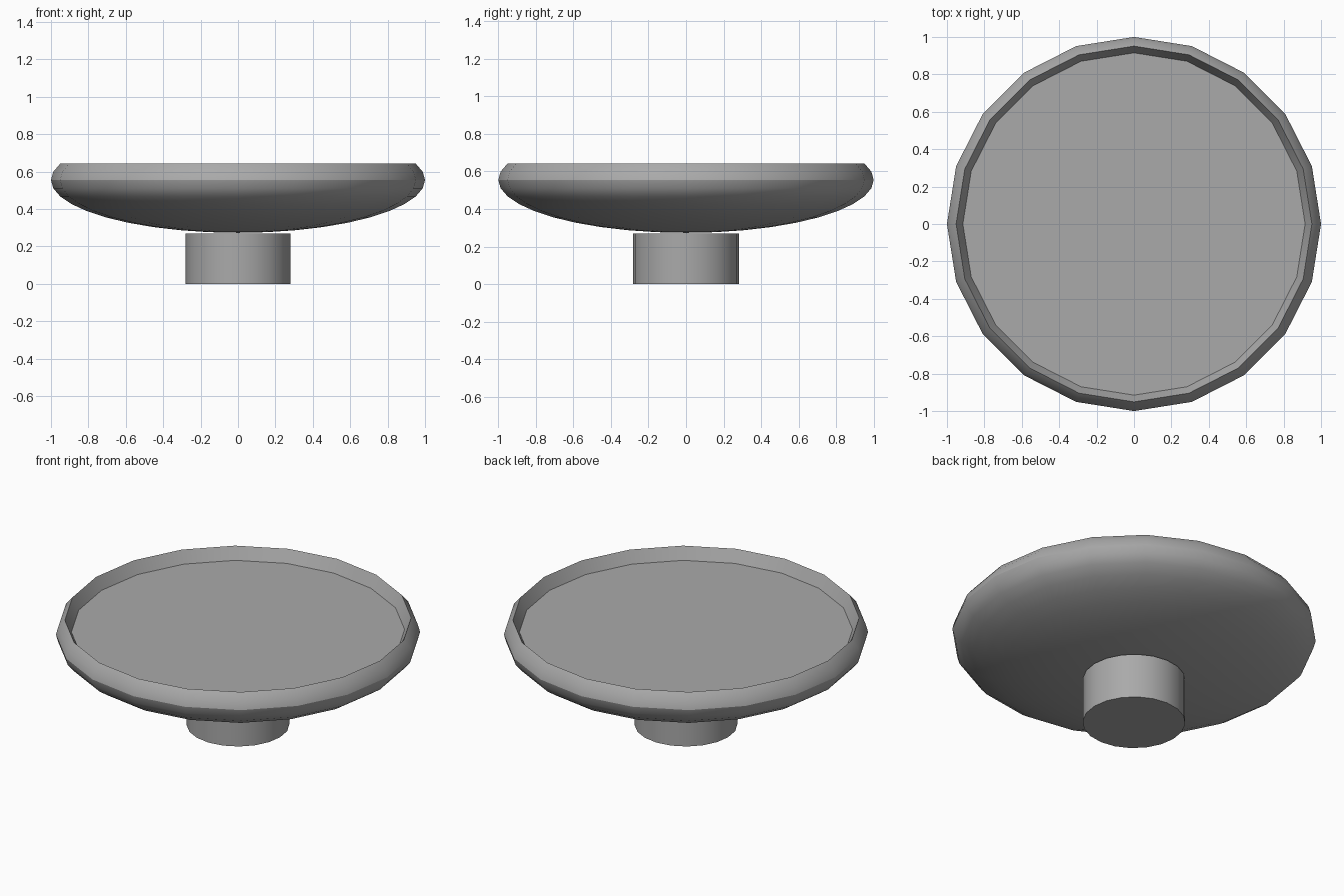
import bpy, bmesh, math

cube = bpy.data.objects.get("Cube")
if cube:
    bpy.data.objects.remove(cube, do_unlink=True)

SIDES = 20
grey = bpy.data.materials.new("plain grey")
grey.use_nodes = True
colour = (0.4, 0.4, 0.4, 1)
grey.diffuse_color = colour
grey.node_tree.nodes["Principled BSDF"].inputs["Base Color"].default_value = colour


def turned(name, profile):
    """Spin a (radius, height) profile round z, closing both ends."""
    bm = bmesh.new()
    rings = []
    for r, z in profile:
        if r < 1e-4:
            rings.append([bm.verts.new((0, 0, z))] * SIDES)
        else:
            rings.append([bm.verts.new((r * math.cos(a), r * math.sin(a), z))
                          for a in (2 * math.pi * i / SIDES for i in range(SIDES))])
    for low, high in zip(rings, rings[1:]):
        for i in range(SIDES):
            j = (i + 1) % SIDES
            corners = dict.fromkeys((low[i], low[j], high[j], high[i]))
            bm.faces.new(list(corners))
    if profile[0][0] > 1e-4:
        bm.faces.new(rings[0][::-1])
    bm.faces.new(rings[-1])
    bmesh.ops.recalc_face_normals(bm, faces=bm.faces)
    mesh = bpy.data.meshes.new(name)
    bm.to_mesh(mesh)
    bm.free()
    mesh.materials.append(grey)
    obj = bpy.data.objects.new(name, mesh)
    bpy.context.collection.objects.link(obj)
    bpy.ops.object.select_all(action='DESELECT')
    obj.select_set(True)
    bpy.context.view_layer.objects.active = obj
    bpy.ops.object.shade_smooth_by_angle(angle=math.radians(30))
    return obj


# Dish: squashed sphere cut just above its widest ring, with a sunken floor
angles = [math.radians(a) for a in range(-90, 19, 9)]
dish = [(math.cos(a), 0.555 + 0.282 * math.sin(a)) for a in angles]
turned("dish", dish + [(0.915, 0.57)])

# Pedestal: short cylinder under the dish
turned("pedestal", [(0.282, 0), (0.282, 0.27)])
